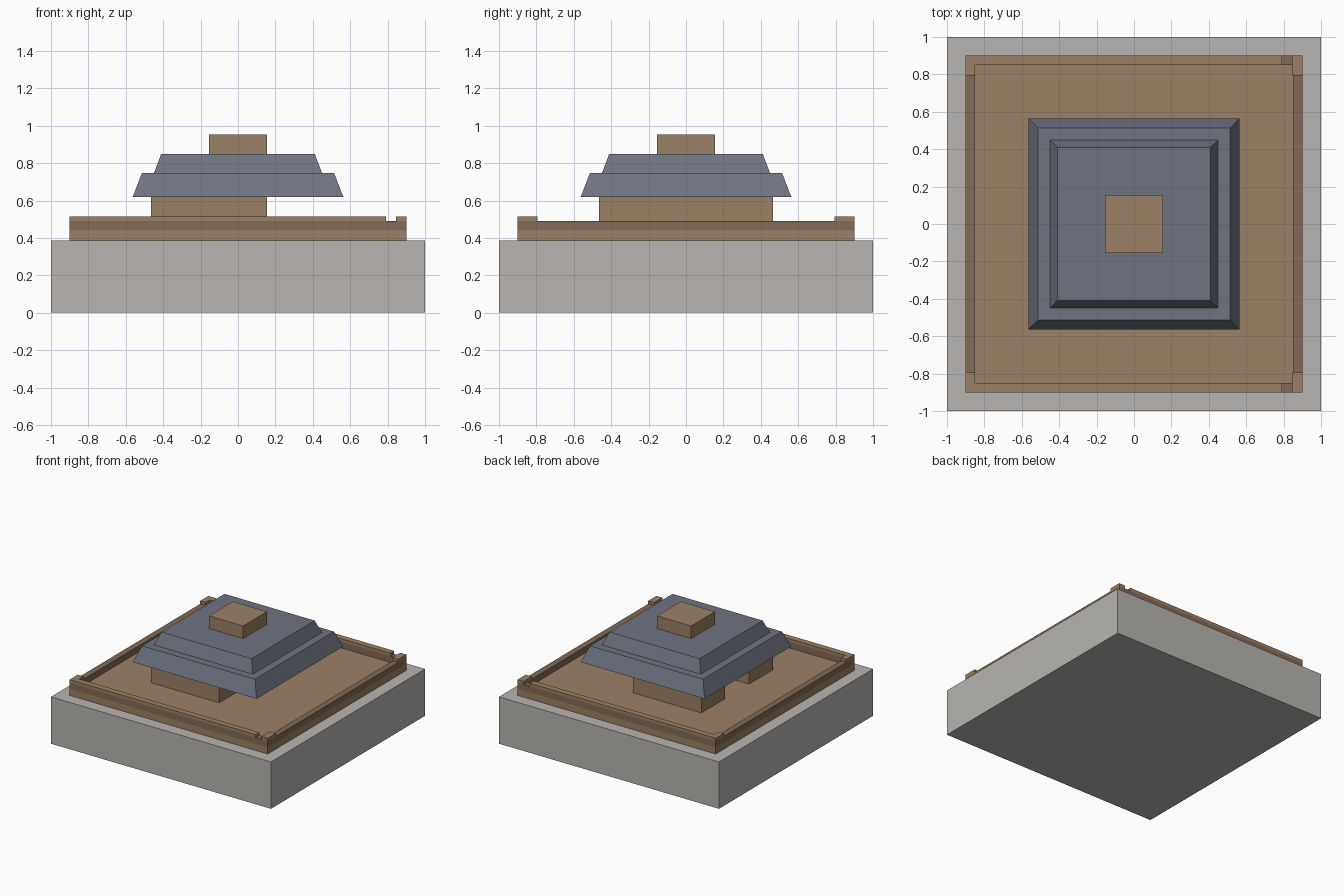
import bpy, bmesh

if "Cube" in bpy.data.objects:
    bpy.data.objects.remove(bpy.data.objects["Cube"])


def material(name, rgb):
    m = bpy.data.materials.new(name)
    m.diffuse_color = (*rgb, 1)
    m.use_nodes = True
    m.node_tree.nodes["Principled BSDF"].inputs["Base Color"].default_value = m.diffuse_color
    return m


WOOD = material("light_wood", (0.33, 0.22, 0.13))
DARK = material("dark_wood", (0.22, 0.145, 0.095))
SLATE = material("slate", (0.16, 0.175, 0.22))
STONE = material("stone", (0.48, 0.46, 0.44))


def prism(name, outline, z0, z1, mat, top_scale=1.0):
    """Extrude an xy outline from z0 to z1, optionally tapering the top."""
    bm = bmesh.new()
    face = bm.faces.new([bm.verts.new((x, y, z0)) for x, y in outline])
    geom = bmesh.ops.extrude_face_region(bm, geom=[face], use_keep_orig=True)["geom"]
    for v in geom:
        if isinstance(v, bmesh.types.BMVert):
            v.co = (v.co.x * top_scale, v.co.y * top_scale, z1)
    bmesh.ops.recalc_face_normals(bm, faces=bm.faces[:])
    mesh = bpy.data.meshes.new(name)
    bm.to_mesh(mesh)
    bm.free()
    mesh.materials.append(mat)
    obj = bpy.data.objects.new(name, mesh)
    bpy.context.collection.objects.link(obj)
    return obj


def rect(x0, x1, y0, y1):
    return [(x0, y0), (x1, y0), (x1, y1), (x0, y1)]


def square(h):
    return rect(-h, h, -h, h)


# Stone base and wooden floor
prism("stone_base", square(1.0), 0, 0.385, STONE)
prism("floor_slab", square(0.9), 0.385, 0.44, WOOD)

# Dark rails around the floor edge
O, I = 0.9, 0.85
for s, side in ((-1, "front"), (1, "back")):
    y0, y1 = sorted((s * I, s * O))
    prism(side + "_rail", rect(-O, O, y0, y1), 0.44, 0.49, DARK)
for s, side in ((-1, "left"), (1, "right")):
    x0, x1 = sorted((s * I, s * O))
    prism(side + "_rail", rect(x0, x1, -I, I), 0.44, 0.49, DARK)

# Light caps: L-shaped along front and back, short pieces at the right corners
for s, side in ((-1, "front"), (1, "back")):
    cap = [(-O, s * O), (0.79, s * O), (0.79, s * I),
           (-I, s * I), (-I, s * 0.795), (-O, s * 0.795)]
    prism(side + "_cap", cap, 0.49, 0.515, WOOD)
    y0, y1 = sorted((s * 0.795, s * O))
    prism(side + "_right_corner_cap", rect(0.845, O, y0, y1), 0.49, 0.515, WOOD)

# C-shaped wall block, open towards the left
A, B = 0.155, 0.465
walls = [(-B, -B), (A, -B), (A, B), (-B, B),
         (-B, A), (-A, A), (-A, -A), (-B, -A)]
prism("walls", walls, 0.44, 0.62, WOOD)

# Two-tier tapered roof and chimney
prism("lower_roof", square(0.563), 0.62, 0.748, SLATE, 0.513 / 0.563)
prism("upper_roof", square(0.449), 0.748, 0.85, SLATE, 0.41 / 0.449)
prism("chimney", square(A), 0.85, 0.953, WOOD)
